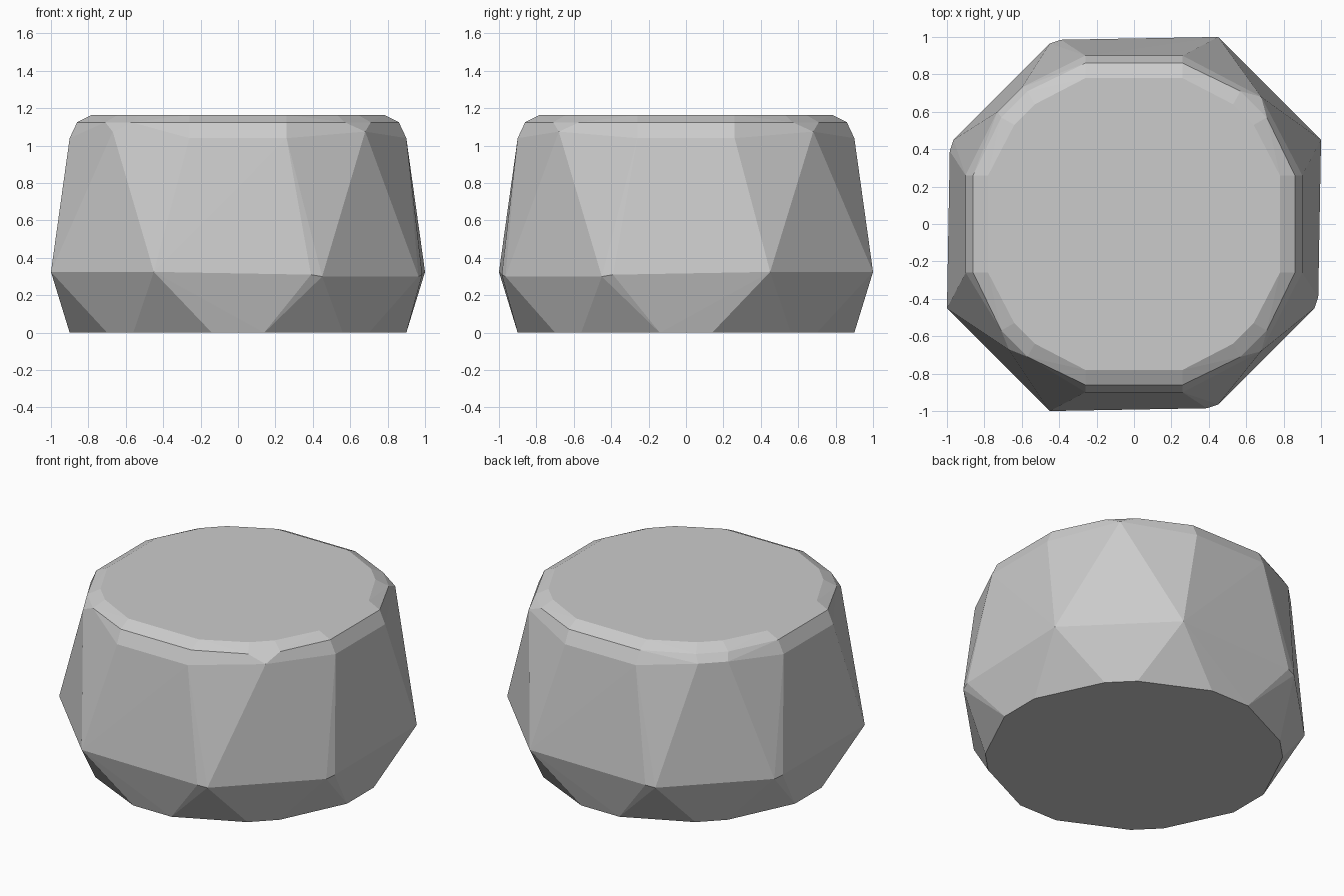
import bpy, bmesh

if "Cube" in bpy.data.objects:
    bpy.data.objects.remove(bpy.data.objects["Cube"])


def octants(a, b, z):
    """Mirror one point (a, b) into all eight octants at height z."""
    pts = []
    for sx in (-1, 1):
        for sy in (-1, 1):
            pts += [(sx * a, sy * b, z), (sx * b, sy * a, z)]
    return pts


points = []
# flat base, sixteen sides
points += octants(0.14, 0.90, 0) + octants(0.56, 0.70, 0)

# widest belt: two sharp corners, two chipped corners
for s in (-1, 1):
    points += [(s * 0.45, s * 1.0, 0.325), (s * 1.0, s * 0.45, 0.325)]
    points += [(-s * 0.39, s * 0.985, 0.31), (-s * 0.45, s * 0.965, 0.30),
               (-s * 0.985, s * 0.39, 0.31), (-s * 0.965, s * 0.45, 0.30)]

# shoulder, with pointed corners
points += octants(0.26, 0.90, 1.04)
for x, y in ((0.68, 0.68), (0.68, -0.68), (-0.67, -0.67),
             (-0.60, 0.73), (-0.73, 0.60)):
    points.append((x, y, 1.075))

# bevelled rim and flat top
points += octants(0.26, 0.86, 1.125) + octants(0.57, 0.71, 1.125)
points += octants(0.26, 0.78, 1.165) + octants(0.53, 0.64, 1.165)

# faceted block skinned around the rings
bm = bmesh.new()
for p in points:
    bm.verts.new(p)
hull = bmesh.ops.convex_hull(bm, input=bm.verts[:])
loose = [v for v in bm.verts if not v.link_faces]
bmesh.ops.delete(bm, geom=loose, context='VERTS')
bmesh.ops.dissolve_limit(bm, angle_limit=0.01, verts=bm.verts[:], edges=bm.edges[:])
bmesh.ops.recalc_face_normals(bm, faces=bm.faces[:])
mesh = bpy.data.meshes.new("faceted_block")
bm.to_mesh(mesh)
bm.free()
bpy.context.collection.objects.link(bpy.data.objects.new("faceted_block", mesh))
